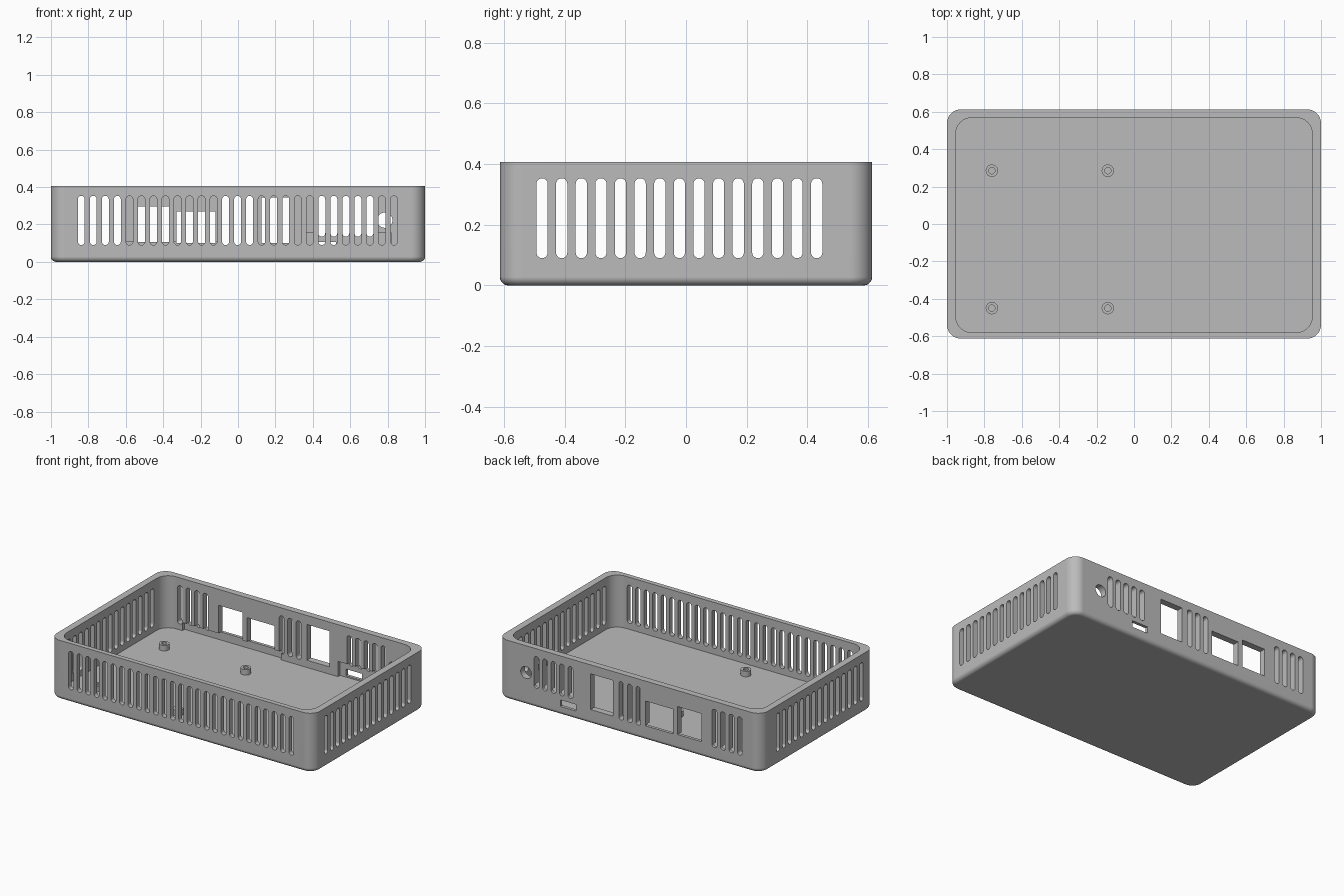
import bpy, bmesh
from math import sin, cos, pi
from mathutils import Vector

cube = bpy.data.objects.get("Cube")
if cube:
    bpy.data.objects.remove(cube, do_unlink=True)

grey = bpy.data.materials.new("plain_grey")
grey.use_nodes = True
grey.diffuse_color = (0.5, 0.5, 0.5, 1)
grey.node_tree.nodes["Principled BSDF"].inputs["Base Color"].default_value = (0.5, 0.5, 0.5, 1)

FLOOR = 0.05
SLOT_LOW, SLOT_HIGH, SLOT_W, PITCH = 0.09, 0.353, 0.037, 0.0643


def outline(u0, u1, v0, v1, r, seg=8):
    """Rounded rectangle points."""
    pts = []
    corners = [(u1 - r, v1 - r), (u0 + r, v1 - r), (u0 + r, v0 + r), (u1 - r, v0 + r)]
    for q, (cu, cv) in enumerate(corners):
        for i in range(seg + 1 if r else 1):
            a = (q + i / seg) * pi / 2
            p = Vector((cu + r * cos(a), cv + r * sin(a)))
            if not pts or (p - pts[-1]).length > 1e-5:
                pts.append(p)
    if (pts[0] - pts[-1]).length < 1e-5:
        pts.pop()
    return pts


def prism(bm, axis, u0, u1, v0, v1, lo, hi, r=0.0):
    """Extrude a rounded rectangle along an axis."""
    place = {"x": lambda u, v, t: (t, u, v),
             "y": lambda u, v, t: (u, t, v),
             "z": lambda u, v, t: (u, v, t)}[axis]
    pts = outline(u0, u1, v0, v1, r)
    rings = [[bm.verts.new(place(p.x, p.y, t)) for p in pts] for t in (lo, hi)]
    faces = [bm.faces.new(ring) for ring in rings]
    n = len(pts)
    for i in range(n):
        j = (i + 1) % n
        faces.append(bm.faces.new((rings[0][i], rings[0][j], rings[1][j], rings[1][i])))
    bmesh.ops.recalc_face_normals(bm, faces=faces)


def finish(name, bm):
    mesh = bpy.data.meshes.new(name)
    bm.to_mesh(mesh)
    bm.free()
    mesh.materials.append(grey)
    ob = bpy.data.objects.new(name, mesh)
    bpy.context.collection.objects.link(ob)
    return ob


def smooth(ob):
    bpy.ops.object.select_all(action="DESELECT")
    ob.select_set(True)
    bpy.context.view_layer.objects.active = ob
    bpy.ops.object.shade_smooth_by_angle(angle=0.6)


def slot(bm, axis, c, lo, hi, low=SLOT_LOW):
    prism(bm, axis, c - SLOT_W / 2, c + SLOT_W / 2, low, SLOT_HIGH, lo, hi, SLOT_W / 2)


# Outer tray with a rounded bottom edge
bm = bmesh.new()
prism(bm, "z", -1, 1, -0.613, 0.613, 0, 0.407, 0.075)
bottom = [e for e in bm.edges if all(v.co.z < 0.001 for v in e.verts)]
bmesh.ops.bevel(bm, geom=bottom, offset=0.028, segments=5, profile=0.5, affect="EDGES")
tray = finish("tray", bm)

# Inner cavity
cavity = bmesh.new()
prism(cavity, "z", -0.953, 0.953, -0.58, 0.568, FLOOR, 0.6, 0.085)

# Recesses in the inside of the back wall
recesses = bmesh.new()
prism(recesses, "y", -0.82, -0.07, FLOOR, 0.105, 0.55, 0.592)
prism(recesses, "y", 0.36, 0.82, FLOOR, 0.155, 0.55, 0.592)

# Front vents
front_vents = bmesh.new()
front_x = [-0.838 + PITCH * i for i in range(27)]
for x in front_x:
    slot(front_vents, "y", x, -0.7, -0.5)

# Side vents, through both walls
side_vents = bmesh.new()
for i in range(15):
    slot(side_vents, "x", -0.474 + 0.0646 * i, -1.1, 1.1)

# Back vents, between the ports
back_vents = bmesh.new()
for i in list(range(4)) + [12, 13, 14]:
    slot(back_vents, "y", front_x[i], 0.5, 0.7)
for i in range(20, 25):
    slot(back_vents, "y", front_x[i], 0.5, 0.7, 0.135)

# Back ports: three tall sockets, a small socket and a round one
ports = bmesh.new()
for x0, x1, z0, z1 in [(-0.545, -0.365, 0.105, 0.297), (-0.33, -0.12, 0.1, 0.27),
                       (0.125, 0.295, 0.1, 0.345), (0.405, 0.525, 0.06, 0.105)]:
    prism(ports, "y", x0, x1, z0, z1, 0.5, 0.7)
prism(ports, "y", 0.744, 0.826, 0.182, 0.264, 0.5, 0.7, 0.041)

# Cut everything out of the tray, then drop the cutters
cutters = []
for name, cut in [("cavity", cavity), ("recesses", recesses), ("front_vents", front_vents),
                  ("side_vents", side_vents), ("back_vents", back_vents), ("ports", ports)]:
    cutter = finish(name + "_cutter", cut)
    cutter.hide_render = True
    cutters.append(cutter)
    mod = tray.modifiers.new(name, "BOOLEAN")
    mod.operation = "DIFFERENCE"
    mod.solver = "EXACT"
    mod.object = cutter
bpy.context.view_layer.update()
result = bpy.data.meshes.new_from_object(
    tray.evaluated_get(bpy.context.evaluated_depsgraph_get()))
tray.modifiers.clear()
tray.data = result
for cutter in cutters:
    bpy.data.objects.remove(cutter, do_unlink=True)
smooth(tray)
weighted = tray.modifiers.new("even_shading", "WEIGHTED_NORMAL")
weighted.keep_sharp = True

# Hollow mounting posts on the floor
for side, x in (("right", -0.76), ("left", -0.14)):
    for end, y in (("front", -0.45), ("back", 0.285)):
        bm = bmesh.new()
        seg = 24
        profile = [(0.033, FLOOR), (0.033, 0.088), (0.017, 0.088), (0.017, FLOOR)]
        rings = [[bm.verts.new((x + r * cos(2 * pi * i / seg), y + r * sin(2 * pi * i / seg), z))
                  for i in range(seg)] for r, z in profile]
        for a, b in zip(rings, rings[1:]):
            for i in range(seg):
                j = (i + 1) % seg
                bm.faces.new((a[i], a[j], b[j], b[i]))
        smooth(finish(f"mounting_post_{end}_{side}", bm))
